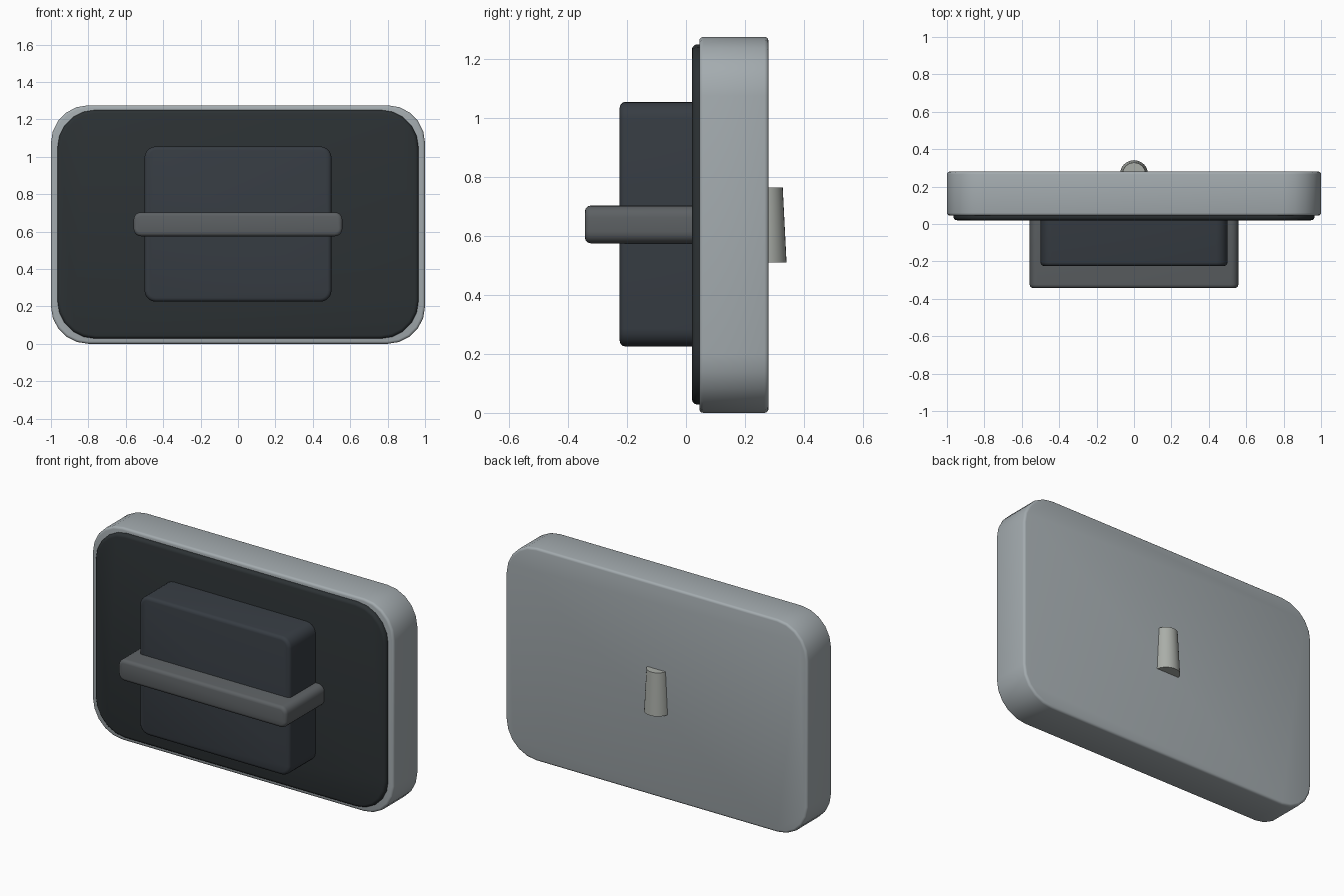
import bpy, bmesh, math

if "Cube" in bpy.data.objects:
    bpy.data.objects.remove(bpy.data.objects["Cube"])


def material(name, rgb):
    m = bpy.data.materials.new(name)
    m.diffuse_color = (*rgb, 1)
    m.use_nodes = True
    m.node_tree.nodes["Principled BSDF"].inputs["Base Color"].default_value = m.diffuse_color
    return m


def finish(bm, name, mat, angle=35):
    bmesh.ops.recalc_face_normals(bm, faces=bm.faces)
    me = bpy.data.meshes.new(name)
    bm.to_mesh(me)
    bm.free()
    me.materials.append(mat)
    me.shade_smooth()
    me.set_sharp_from_angle(angle=math.radians(angle))
    ob = bpy.data.objects.new(name, me)
    bpy.context.collection.objects.link(ob)
    return ob


def rounded_slab(name, mat, half_w, z0, z1, y0, y1, radius, bevel, seg=5, back_bevel=False):
    """Rounded rectangle in xz, extruded along y, with softened rims."""
    bm = bmesh.new()
    verts = []
    corners = [(1, z1 - radius), (-1, z1 - radius), (-1, z0 + radius), (1, z0 + radius)]
    for i, (sx, cz) in enumerate(corners):
        for k in range(seg + 1):
            a = math.pi / 2 * (i + k / seg)
            verts.append(bm.verts.new((sx * (half_w - radius) + radius * math.cos(a),
                                       y0, cz + radius * math.sin(a))))
    face = bm.faces.new(verts)
    ext = bmesh.ops.extrude_face_region(bm, geom=[face], use_keep_orig=True)
    for v in ext["geom"]:
        if isinstance(v, bmesh.types.BMVert):
            v.co.y = y1
    bmesh.ops.recalc_face_normals(bm, faces=bm.faces)
    ends = [y0, y1] if back_bevel else [y0]
    rims = [e for e in bm.edges
            if any(all(abs(v.co.y - y) < 1e-5 for v in e.verts) for y in ends)]
    bmesh.ops.bevel(bm, geom=rims, offset=bevel, segments=3, profile=0.5, affect='EDGES')
    return finish(bm, name, mat)


light = material("light_grey", (0.37, 0.41, 0.43))
dark = material("dark_panel", (0.025, 0.031, 0.034))
slate = material("slate", (0.037, 0.045, 0.055))
mid = material("mid_grey", (0.107, 0.117, 0.124))
pale = material("pale_grey", (0.40, 0.42, 0.39))

# Outer case and the dark face plate set into it
rounded_slab("case", light, 1.0, 0.005, 1.28, 0.045, 0.28, 0.2, 0.014, back_bevel=True)
rounded_slab("face_plate", dark, 0.965, 0.033, 1.255, 0.02, 0.277, 0.2, 0.018)

# Raised block and the strap running across it
rounded_slab("block", slate, 0.5, 0.23, 1.06, -0.225, 0.276, 0.06, 0.02)
rounded_slab("strap", mid, 0.558, 0.58, 0.708, -0.343, 0.275, 0.04, 0.02)

# Tapered half-sunk clip on the back
bm = bmesh.new()
bmesh.ops.create_cone(bm, cap_ends=True, segments=32, radius1=0.075, radius2=0.062, depth=0.255)
bmesh.ops.translate(bm, verts=bm.verts, vec=(0, 0.266, 0.6425))
finish(bm, "back_clip", pale)

# Stand exactly on the ground
bpy.context.view_layer.update()
for ob in bpy.context.collection.objects:
    ob.location.z -= 0.005
